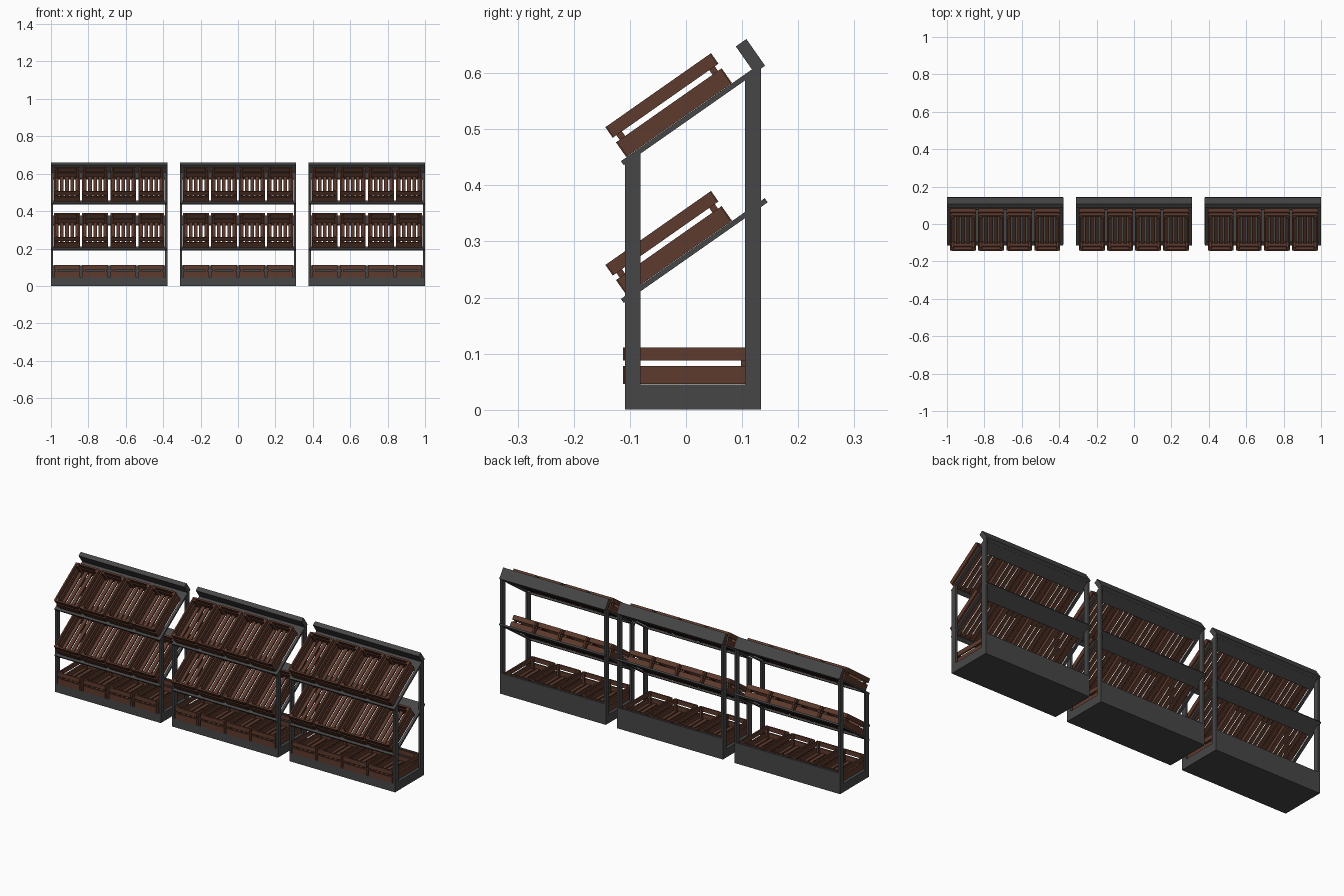
import bpy, bmesh, math
from mathutils import Matrix, Vector

if "Cube" in bpy.data.objects:
    bpy.data.objects.remove(bpy.data.objects["Cube"])


def material(name, rgb):
    m = bpy.data.materials.new(name)
    m.diffuse_color = (*rgb, 1)
    m.use_nodes = True
    m.node_tree.nodes["Principled BSDF"].inputs["Base Color"].default_value = m.diffuse_color
    return m


GREY = material("charcoal_metal", (0.062, 0.062, 0.062))
BROWN = material("brown_wood", (0.112, 0.043, 0.027))
TILT = math.radians(35)
W = 0.311          # half width of one stand
POST = 0.011       # post thickness in x


def box(bm, x0, x1, y0, y1, z0, z1):
    size = Matrix.Diagonal((x1 - x0, y1 - y0, z1 - z0, 1))
    mid = Matrix.Translation(((x0 + x1) / 2, (y0 + y1) / 2, (z0 + z1) / 2))
    bmesh.ops.create_cube(bm, size=1, matrix=mid @ size)


def post(bm, x0, x1, y0, y1, z_front, z_back):
    # upright with a sloping top that follows the shelf
    prof = [(y0, 0), (y1, 0), (y1, z_back), (y0, z_front)]
    a = bm.faces.new([bm.verts.new((x0, y, z)) for y, z in prof])
    ext = bmesh.ops.extrude_face_region(bm, geom=[a])
    bmesh.ops.translate(bm, vec=(x1 - x0, 0, 0),
                        verts=[v for v in ext["geom"] if isinstance(v, bmesh.types.BMVert)])
    bmesh.ops.recalc_face_normals(bm, faces=bm.faces)


def mesh_of(bm, name, mat):
    me = bpy.data.meshes.new(name)
    bm.to_mesh(me)
    bm.free()
    me.materials.append(mat)
    return me


def place(name, me, matrix):
    ob = bpy.data.objects.new(name, me)
    ob.matrix_world = matrix
    bpy.context.collection.objects.link(ob)


# slatted crate: origin at bottom front centre, length along +y
def crate_mesh():
    bm = bmesh.new()
    w, length, t = 0.069, 0.230, 0.008
    for z0, z1 in ((0, 0.032), (0.042, 0.065)):
        for s in (-1, 1):                                   # side boards
            xa, xb = sorted((s * w, s * (w - t)))
            box(bm, xa, xb, 0.002, length - 0.002, z0, z1)
        box(bm, -w + t, w - t, 0, t, z0, z1)                # front board
        box(bm, -w + t, w - t, length - t, length, z0, z1)  # back board
    for s in (-1, 1):                                       # corner blocks
        xa, xb = sorted((s * (w - t), s * (w - t - 0.012)))
        for y in (t, length - t - 0.012):
            box(bm, xa, xb, y, y + 0.012, 0, 0.062)
    for i in range(5):                                      # floor slats
        x = (i - 2) * 0.0272
        box(bm, x - 0.0095, x + 0.0095, 0.003, length - 0.003, 0.001, 0.009)
    return mesh_of(bm, "crate", BROWN)


# frame: solid base, back panel and four posts
def frame_mesh():
    bm = bmesh.new()
    box(bm, -W, W, -0.109, 0.134, 0, 0.045)
    box(bm, -W + POST, W - POST, 0.124, 0.134, 0.045, 0.11)
    for s in (-1, 1):
        xa, xb = sorted((s * W, s * (W - POST)))
        post(bm, xa, xb, -0.109, -0.081, 0.442, 0.462)
        post(bm, xa, xb, 0.105, 0.134, 0.592, 0.612)
    return mesh_of(bm, "stand_frame", GREY)


# open shelf: front strip, wide back strip and side rails, local y runs up the slope
def shelf_mesh(end, name):
    bm = bmesh.new()
    w = W - 0.0005
    box(bm, -w, w, 0, 0.022, -0.009, 0)
    box(bm, -w, w, 0.232, end, -0.009, 0)
    for s in (-1, 1):
        xa, xb = sorted((s * w, s * (w - 0.014)))
        box(bm, xa, xb, 0.022, 0.232, -0.009, 0)
    return mesh_of(bm, name, GREY)


def lip_mesh():
    bm = bmesh.new()
    box(bm, -W, W, 0.285, 0.308, -0.008, 0.050)
    return mesh_of(bm, "top_lip", GREY)


crate, frame, lip = crate_mesh(), frame_mesh(), lip_mesh()
lower, upper = shelf_mesh(0.313, "lower_shelf"), shelf_mesh(0.290, "upper_shelf")

for n, cx in enumerate((-0.689, 0, 0.689), 1):
    place(f"stand_frame_{n}", frame, Matrix.Translation((cx, 0, 0)))
    slopes = {}
    for label, z, me in (("lower", 0.1975, lower), ("upper", 0.443, upper)):
        m = Matrix.Translation((cx, -0.116, z)) @ Matrix.Rotation(TILT, 4, 'X')
        slopes[label] = m
        place(f"{label}_shelf_{n}", me, m)
    place(f"top_lip_{n}", lip, slopes["upper"])
    # four crates on each level
    for i in range(4):
        x = (i - 1.5) * 0.1525
        place(f"base_crate_{n}_{i + 1}", crate, Matrix.Translation((cx + x * 0.985, -0.112, 0.0455)))
        for label, m in slopes.items():
            place(f"{label}_crate_{n}_{i + 1}", crate, m @ Matrix.Translation((x * 0.985, 0.012, 0.0005)))
